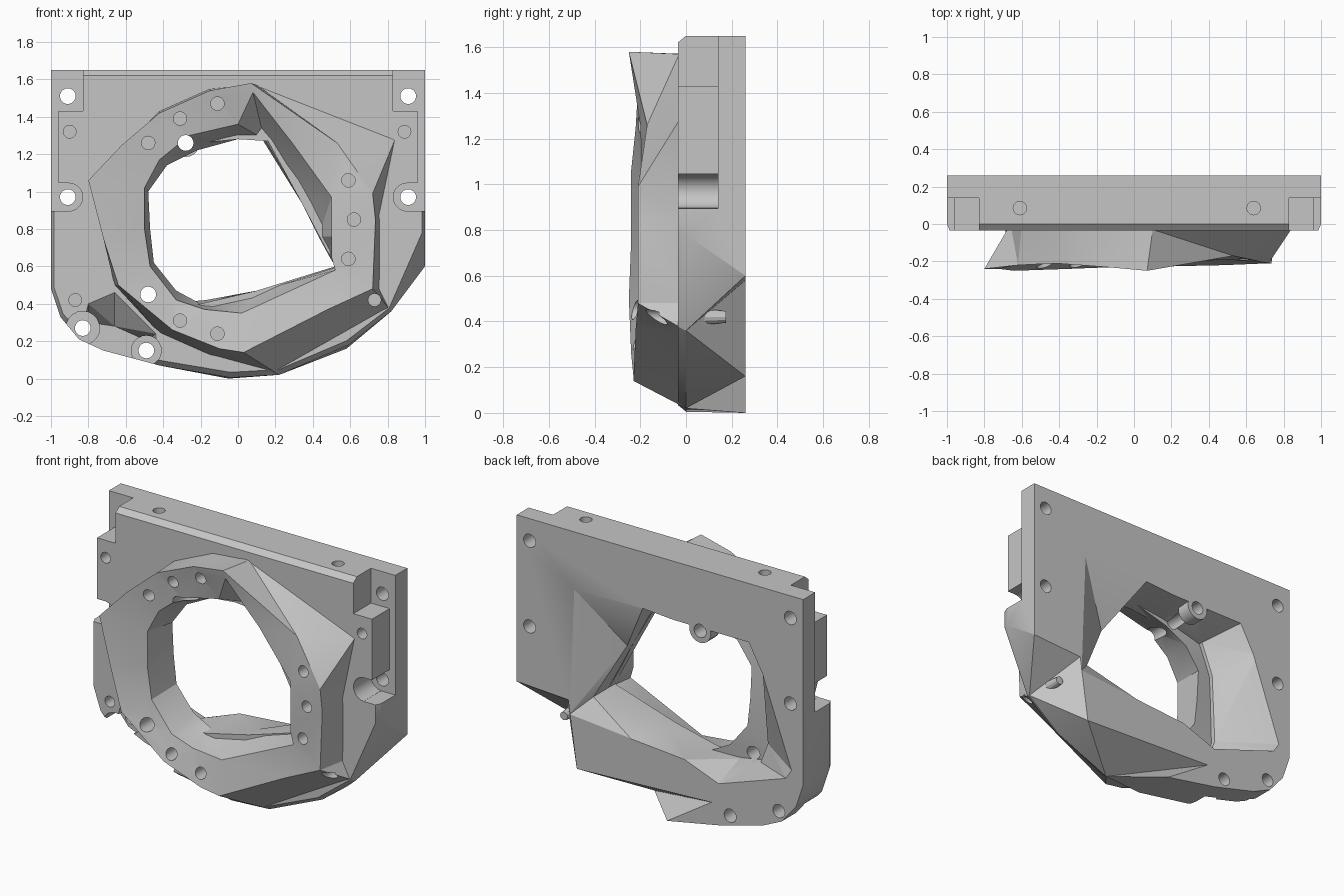
import bpy, bmesh, math
from mathutils import Matrix, Vector

cube = bpy.data.objects.get("Cube")
if cube:
    bpy.data.objects.remove(cube)

grey = bpy.data.materials.new("cast_grey")
grey.use_nodes = True
colour = (0.56, 0.56, 0.56, 1)
grey.diffuse_color = colour
grey.node_tree.nodes["Principled BSDF"].inputs["Base Color"].default_value = colour


def finish(name, bm):
    bmesh.ops.recalc_face_normals(bm, faces=bm.faces)
    mesh = bpy.data.meshes.new(name)
    bm.to_mesh(mesh)
    bm.free()
    mesh.materials.append(grey)
    ob = bpy.data.objects.new(name, mesh)
    bpy.context.collection.objects.link(ob)
    return ob


def loft(name, loops, ring=False):
    """Skin matching (points, y) loops; y may be a list with one depth per point."""
    bm = bmesh.new()
    rows = []
    for points, y in loops:
        depths = y if isinstance(y, list) else [y] * len(points)
        rows.append([bm.verts.new((x, d, z)) for (x, z), d in zip(points, depths)])
    pairs = list(zip(rows, rows[1:]))
    if ring:
        pairs.append((rows[-1], rows[0]))
    n = len(rows[0])
    for a, b in pairs:
        for i in range(n):
            j = (i + 1) % n
            bm.faces.new((a[i], a[j], b[j], b[i]))
    if not ring:
        bm.faces.new(rows[0])
        bm.faces.new(rows[-1])
    bmesh.ops.triangulate(bm, faces=bm.faces, quad_method="SHORT_EDGE")
    return finish(name, bm)


def add_cylinder(bm, x, z, r, y0, y1, r2=None, sides=20):
    place = Matrix.Translation((x, (y0 + y1) / 2, z)) @ Matrix.Rotation(math.pi / 2, 4, "X")
    bmesh.ops.create_cone(bm, cap_ends=True, segments=sides, radius1=r2 or r, radius2=r,
                          depth=y1 - y0, matrix=place)


def add_box(bm, low, high):
    low, high = Vector(low), Vector(high)
    place = Matrix.Translation((low + high) / 2) @ Matrix.Diagonal((*(high - low), 1))
    bmesh.ops.create_cube(bm, size=1, matrix=place)


def cut(target, cutter):
    cutter.hide_render = True
    mod = target.modifiers.new("cut", "BOOLEAN")
    mod.object = cutter
    mod.operation = "DIFFERENCE"
    mod.solver = "EXACT"
    mod.use_self = True
    bpy.context.view_layer.objects.active = target
    bpy.ops.object.modifier_apply(modifier=mod.name)


# Mounting plate with the undercut lower corner
outline = [(1, 1.65), (-1, 1.65), (-1, .48), (-.95, .33), (-.85, .21), (-.72, .15),
           (-.42, .07), (-.04, .005), (.22, .02), (.59, .18), (.82, .36), (1, .78)]
back = outline[:7] + [(-.05, 0), (-.36, .2), (.58, .16), (.64, .58), (1, .6)]
front = [(x * .985, .83 + (z - .83) * .965) for x, z in outline]
plate = loft("mounting_plate", [(front, -.035), (outline, 0), (back, .26)])

# Central opening, flaring into a pocket at the back
rear = [(.12, 1.295), (-.1, 1.28), (-.3, 1.28), (-.62, 1.28), (-.72, 1.1), (-.92, .55),
        (-.88, .49), (-.41, .33), (-.17, .42), (.2, .45), (.63, .49), (.6, 1.29)]
throat = [(.16, 1.27), (0, 1.28), (-.2, 1.26), (-.5, 1.2), (-.58, 1), (-.6, .55),
          (-.55, .42), (-.4, .4), (-.2, .4), (.1, .47), (.52, .6), (.34, .94)]
throat_y = [.1] + [.04] * 7 + [0, .06, .18, .1]
opening = loft("opening_cutter",
               [(throat, -.1), (throat, throat_y), (rear, .261), (rear, .3)])
cut(plate, opening)

# Raised faceted collar, ramping down to the plate at the upper left
base = [(.07, 1.57), (-.15, 1.55), (-.42, 1.43), (-.6, 1.25), (-.66, 1.06), (-.68, .75),
        (-.66, .5), (-.42, .24), (-.15, .12), (.22, .02), (.82, .36), (.76, .48),
        (.76, .85), (.84, 1.28), (.1, 1.57)]
base_y = [0] * 13 + [-.03, -.03]
rim = [(.07, 1.58), (-.15, 1.54), (-.42, 1.42), (-.62, 1.25), (-.8, 1.06), (-.72, .75),
       (-.64, .5), (-.35, .26), (-.1, .16), (.03, .14), (.48, .37), (.72, .48),
       (.735, .85), (.72, .99), (.53, 1.26)]
rim_y = [-.25, -.23, -.21, -.22, -.24, -.24, -.25, -.24, -.23, -.23, -.22, -.21, -.21,
         -.21, -.17]
lip = [(.08, 1.53), (0, 1.36), (-.26, 1.3), (-.42, 1.17), (-.5, 1.02), (-.5, .8),
       (-.47, .6), (-.33, .42), (-.18, .37), (.02, .35), (.52, .58), (.5, .65),
       (.5, .76), (.5, .97), (.29, 1.26)]
lip_y = [-.24] + [-.19] * 13 + [-.2]
bore = [(.14, 1.28), (0, 1.28), (-.22, 1.22), (-.38, 1.14), (-.48, 1), (-.47, .8),
        (-.45, .62), (-.33, .47), (-.2, .4), (.1, .465), (.52, .6), (.49, .65),
        (.43, .76), (.34, .94), (.25, 1.1)]
collar = loft("collar", [(base, base_y), (rim, rim_y), (lip, lip_y), (bore, .03)], ring=True)

# Recesses that leave thin bolt pads and ledges on the plate
bm = bmesh.new()
for s in (-1, 1):
    for inner, low, high in ((.83, 1.43, 1.7), (.9, .895, 1.045), (.96, .95, 1.5)):
        xs = sorted((s * inner, s * 1.1))
        add_box(bm, (xs[0], -.1, low), (xs[1], .14, high))
    add_cylinder(bm, s * .905, .97, .075, -.1, .14)
add_cylinder(bm, -.83, .27, .09, -.1, .12)
add_cylinder(bm, -.49, .15, .08, -.1, .12)
pads = finish("pad_cutter", bm)
cut(plate, pads)

# Sloped hollow between the two lower pads
hollow_front = [(-.8, .4), (-.66, .46), (-.44, .24), (-.42, -.1), (-.92, -.1)]
hollow_deep = [(-.8, .3), (-.66, .28), (-.48, .2), (-.44, -.1), (-.9, -.1)]
hollow = loft("hollow_cutter", [(hollow_front, -.06), (hollow_front, -.035), (hollow_deep, .1)])
cut(plate, hollow)

# Bosses behind the collar
bm = bmesh.new()
add_cylinder(bm, -.28, 1.26, .075, .17, .26)
add_cylinder(bm, -.48, .45, .07, -.1, .0)
bosses = finish("bolt_bosses", bm)

# Bolt holes: through, blind and in the top edge
bm = bmesh.new()
through = [(-.91, 1.51), (.91, 1.51), (-.91, .97), (.91, .97), (-.83, .27), (-.49, .15),
           (-.28, 1.26), (-.48, .45)]
for x, z in through:
    add_cylinder(bm, x, z, .042, -.4, .4)
blind = [(-.11, 1.47), (-.31, 1.39), (-.48, 1.26), (.59, 1.06), (.62, .85), (.59, .64),
         (-.31, .31), (-.11, .24)]
for x, z in blind:
    add_cylinder(bm, x, z, .036, -.4, -.1)
for x, z in [(.89, 1.32), (-.9, 1.32), (-.87, .42), (.73, .42)]:
    add_cylinder(bm, x, z, .034, -.4, .06)
for x in (-.61, .64):
    place = Matrix.Translation((x, .085, 1.62))
    bmesh.ops.create_cone(bm, cap_ends=True, segments=20, radius1=.036, radius2=.036,
                          depth=.16, matrix=place)
holes = finish("hole_cutter", bm)
for part in (plate, collar, bosses):
    cut(part, holes)

# Small peg under the lower corner
bm = bmesh.new()
add_cylinder(bm, .73, .42, .036, .06, .175, r2=.026, sides=12)
peg = finish("corner_peg", bm)

for cutter in (opening, pads, hollow, holes):
    bpy.data.objects.remove(cutter)
for ob in (plate, collar, bosses, peg):
    bpy.ops.object.select_all(action="DESELECT")
    ob.select_set(True)
    bpy.context.view_layer.objects.active = ob
    bpy.ops.object.shade_smooth_by_angle(angle=math.radians(25))
